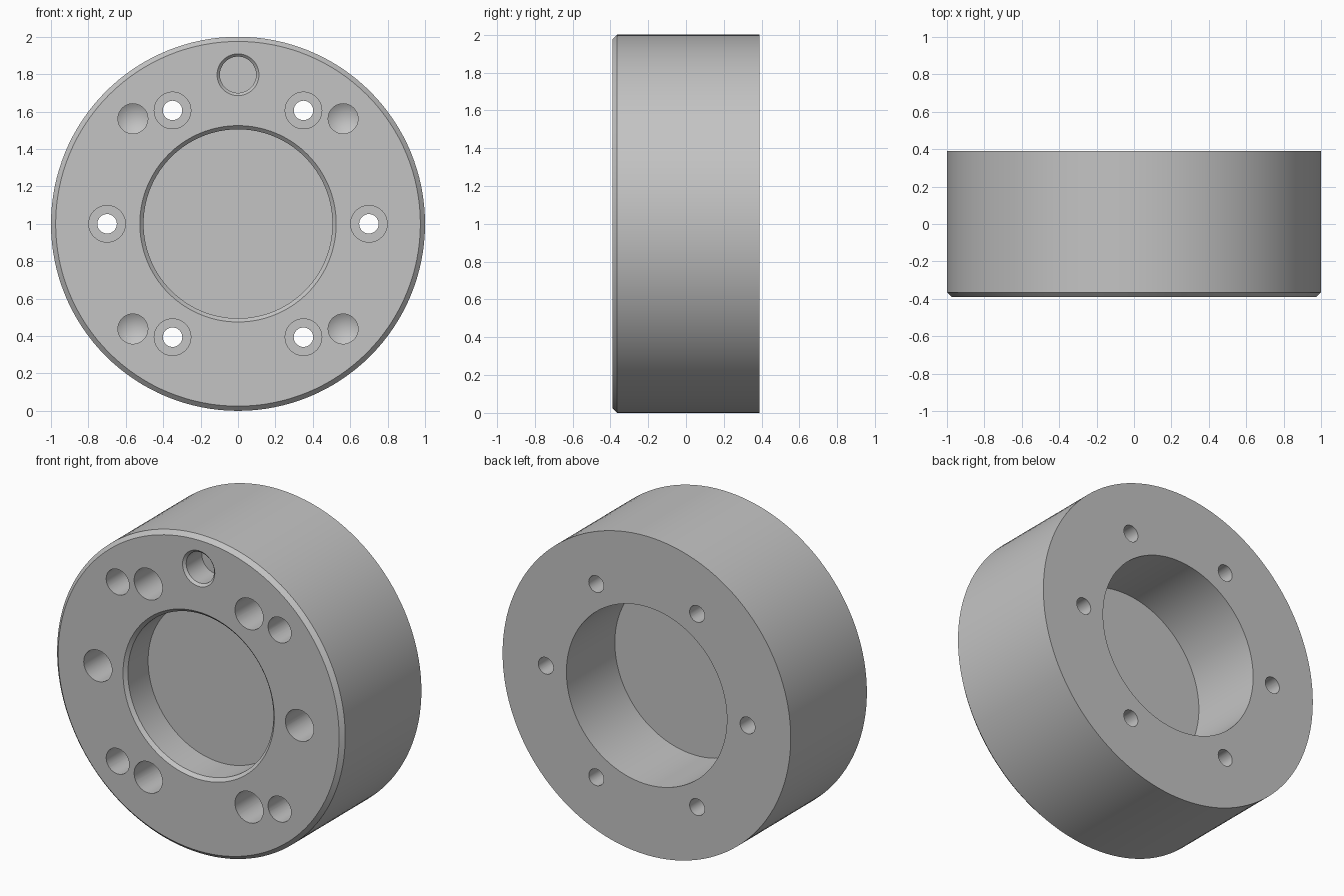
import bpy, bmesh, math
from mathutils import Vector, Matrix

FRONT, BACK, CENTRE_Z = -0.39, 0.39, 1.0

cube = bpy.data.objects.get("Cube")
if cube:
    bpy.data.objects.remove(cube, do_unlink=True)

metal = bpy.data.materials.new("plain_grey")
metal.use_nodes = True
grey = (0.55, 0.55, 0.55, 1.0)
metal.diffuse_color = grey
metal.node_tree.nodes["Principled BSDF"].inputs["Base Color"].default_value = grey


def lathe(bm, profile, x, z, steps):
    """Turn a (radius, y) profile that starts and ends on the axis into a solid."""
    part = bmesh.new()
    verts = [part.verts.new((r, y, 0)) for r, y in profile]
    edges = [part.edges.new(pair) for pair in zip(verts, verts[1:])]
    bmesh.ops.spin(part, geom=verts + edges, cent=(0, 0, 0), axis=(0, 1, 0),
                   angle=math.tau, steps=steps, use_duplicate=False)
    bmesh.ops.remove_doubles(part, verts=part.verts, dist=1e-5)
    bmesh.ops.recalc_face_normals(part, faces=part.faces)
    bmesh.ops.transform(part, matrix=Matrix.Translation((x, 0, z)), verts=part.verts)
    piece = bpy.data.meshes.new("piece")
    part.to_mesh(piece)
    part.free()
    bm.from_mesh(piece)
    bpy.data.meshes.remove(piece)


def make_object(name, bm):
    mesh = bpy.data.meshes.new(name)
    bm.to_mesh(mesh)
    bm.free()
    mesh.materials.append(metal)
    obj = bpy.data.objects.new(name, mesh)
    bpy.context.collection.objects.link(obj)
    return obj


# Ring body with a chamfered front, a recess on each side and a thin web between
bm = bmesh.new()
lathe(bm, [(0, -0.17), (0.505, -0.17), (0.505, FRONT + 0.02), (0.525, FRONT),
           (0.975, FRONT), (1, FRONT + 0.025), (1, BACK),
           (0.557, BACK), (0.557, -0.09), (0, -0.09)], 0, CENTRE_Z, 128)
body = make_object("ring_body", bm)

# Hole cutters, each starting just outside the front face
OUT = FRONT - 0.05
bolt = [(0, OUT), (0.098, OUT), (0.098, 0.03), (0.052, 0.03), (0.052, BACK + 0.05), (0, BACK + 0.05)]
drilled = [(0, OUT), (0.08, OUT), (0.08, -0.05), (0, 0.0)]
socket = [(0, OUT), (0.112, OUT), (0.112, FRONT), (0.097, FRONT + 0.015), (0.097, -0.22), (0, -0.22)]

bm = bmesh.new()
for i in range(6):
    a = math.radians(60 * i)
    lathe(bm, bolt, 0.7 * math.cos(a), CENTRE_Z + 0.7 * math.sin(a), 40)
for sx in (-1, 1):
    for sz in (-1, 1):
        lathe(bm, drilled, 0.562 * sx, CENTRE_Z + 0.562 * sz, 40)
lathe(bm, socket, 0, CENTRE_Z + 0.797, 48)
cutter = make_object("hole_cutter", bm)
cutter.hide_render = True

# Cut the holes and keep the result
cut = body.modifiers.new("holes", "BOOLEAN")
cut.operation = "DIFFERENCE"
cut.solver = "EXACT"
cut.object = cutter
bpy.ops.object.select_all(action="DESELECT")
bpy.context.view_layer.objects.active = body
body.select_set(True)
bpy.ops.object.modifier_apply(modifier=cut.name)
bpy.data.objects.remove(cutter, do_unlink=True)
bpy.ops.object.shade_smooth_by_angle(angle=math.radians(25))
